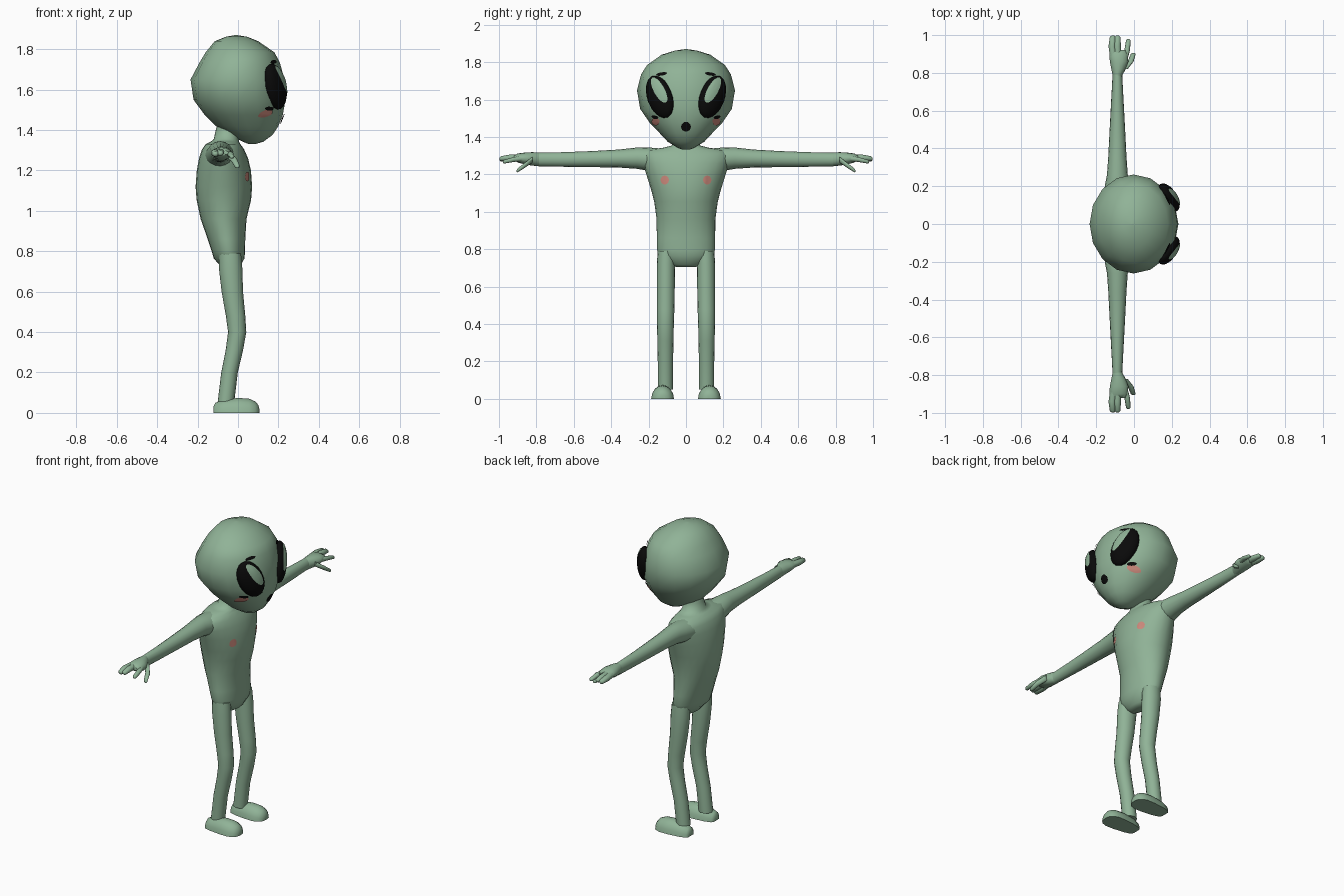
import bpy, bmesh, math
from mathutils import Vector
from mathutils.bvhtree import BVHTree

if "Cube" in bpy.data.objects:
    bpy.data.objects.remove(bpy.data.objects["Cube"])

X, Y, Z = Vector((1, 0, 0)), Vector((0, 1, 0)), Vector((0, 0, 1))


def material(name, rgb):
    m = bpy.data.materials.new(name)
    m.diffuse_color = (*rgb, 1)
    m.use_nodes = True
    m.node_tree.nodes["Principled BSDF"].inputs["Base Color"].default_value = m.diffuse_color
    return m


GREEN = material("sage green skin", (0.28, 0.45, 0.31))
BLACK = material("black", (0.003, 0.003, 0.003))
PINK = material("blush pink", (0.60, 0.25, 0.20))


def finish(name, bm, mat, angle=60):
    me = bpy.data.meshes.new(name)
    bm.to_mesh(me)
    bm.free()
    ob = bpy.data.objects.new(name, me)
    bpy.context.collection.objects.link(ob)
    me.materials.append(mat)
    bpy.ops.object.select_all(action='DESELECT')
    ob.select_set(True)
    bpy.context.view_layer.objects.active = ob
    bpy.ops.object.shade_smooth_by_angle(angle=math.radians(angle))
    return ob


def loft(name, rings, u, v, mat=GREEN, n=16, floor=False, angle=60):
    """Skin elliptical rings (centre, radius along u, radius along v)."""
    bm = bmesh.new()
    loops = []
    for c, ru, rv in rings:
        loop = []
        for i in range(n):
            a = 2 * math.pi * i / n
            p = Vector(c) + u * ru * math.cos(a) + v * rv * math.sin(a)
            if floor:
                p.z = max(p.z, 0)
            loop.append(bm.verts.new(p))
        loops.append(loop)
    for a, b in zip(loops, loops[1:]):
        for i in range(n):
            j = (i + 1) % n
            bm.faces.new((a[i], a[j], b[j], b[i]))
    bm.faces.new(loops[0])
    bm.faces.new(loops[-1])
    if floor:
        bmesh.ops.remove_doubles(bm, verts=bm.verts, dist=1e-5)
    bmesh.ops.recalc_face_normals(bm, faces=bm.faces)
    return finish(name, bm, mat, angle)


def upright(name, rows, n=16):
    """Loft from rows of (z, back x, front x, half width)."""
    return loft(name, [(((b + f) / 2, 0, z), (f - b) / 2, w) for z, b, f, w in rows], X, Y, n=n)


def decal(name, target, cy, cz, ry, rz, tilt, mat, lift=0.004):
    """Thin oval patch wrapped onto the front of a part."""
    tree = BVHTree.FromPolygons([v.co for v in target.data.vertices],
                                [p.vertices for p in target.data.polygons])
    bm = bmesh.new()

    def vert(r, a):
        dy, dz = ry * r * math.cos(a), rz * r * math.sin(a)
        y = cy + dy * math.cos(tilt) - dz * math.sin(tilt)
        z = cz + dy * math.sin(tilt) + dz * math.cos(tilt)
        hit, nor, _, _ = tree.ray_cast(Vector((2, y, z)), -X)
        return bm.verts.new(hit + nor * lift if hit else Vector((0.15, y, z)))

    n, mid = 16, vert(0, 0)
    loops = [[vert(r, 2 * math.pi * i / n) for i in range(n)] for r in (0.35, 0.7, 1)]
    for i in range(n):
        j = (i + 1) % n
        bm.faces.new((mid, loops[0][i], loops[0][j]))
        for a, b in zip(loops, loops[1:]):
            bm.faces.new((a[i], b[i], b[j], a[j]))
    return finish(name, bm, mat)


# Head, torso with neck
head = upright("head", [
    (1.332, .05, .09, .015), (1.342, .025, .125, .045), (1.375, -.04, .17, .098),
    (1.42, -.11, .20, .14), (1.475, -.165, .222, .193), (1.55, -.22, .235, .245),
    (1.65, -.235, .23, .262), (1.735, -.19, .207, .24), (1.785, -.16, .18, .208),
    (1.84, -.115, .10, .13), (1.862, -.06, .045, .06), (1.87, -.015, -.005, .005)])
torso = upright("torso", [
    (.706, -.06, -.01, .055), (.718, -.08, .008, .085), (.765, -.12, .032, .145),
    (.80, -.13, .035, .156), (.86, -.15, .036, .156), (.96, -.185, .042, .157),
    (1.055, -.205, .065, .17), (1.12, -.21, .07, .187), (1.20, -.204, .064, .212),
    (1.26, -.193, .05, .23), (1.305, -.178, .03, .238), (1.33, -.16, .012, .21),
    (1.343, -.135, .005, .12), (1.355, -.12, .005, .075), (1.40, -.11, .01, .062),
    (1.46, -.09, .02, .06)], n=24)

# Mouth
decal("mouth", head, 0, 1.457, .025, .025, 0, BLACK, .007)

for s, side in ((1, "left"), (-1, "right")):
    # Leg
    loft(side + "_leg", [((x, s * y, z), rx, ry) for x, y, z, rx, ry in (
        (-.04, .105, .79, .055, .046), (-.037, .107, .72, .058, .049),
        (-.028, .108, .60, .053, .048), (-.012, .109, .48, .048, .047),
        (-.004, .11, .40, .045, .045), (-.018, .11, .31, .043, .043),
        (-.042, .11, .20, .041, .041), (-.06, .11, .05, .041, .041))], X, Y)

    # Foot
    loft(side + "_foot", [((x, s * .125, 0), w, h) for x, w, h in (
        (-.122, .025, .03), (-.112, .04, .05), (-.07, .052, .066), (0, .06, .074),
        (.055, .061, .07), (.085, .05, .057), (.10, .034, .04), (.106, .015, .02))],
         Y, Z, floor=True)

    # Arm
    loft(side + "_arm", [((-.088, s * y, z), rx, rz) for y, z, rx, rz in (
        (.14, 1.275, .075, .064), (.21, 1.283, .065, .062), (.26, 1.287, .055, .057),
        (.36, 1.285, .048, .048), (.50, 1.282, .041, .043), (.65, 1.28, .033, .039),
        (.80, 1.28, .025, .036), (.82, 1.28, .028, .032))], X, Z)

    # Palm
    loft(side + "_palm", [((x, s * y, z), rx, rz) for x, y, z, rx, rz in (
        (-.088, .785, 1.28, .025, .036), (-.082, .82, 1.283, .038, .036),
        (-.079, .86, 1.285, .049, .032), (-.082, .90, 1.288, .048, .024),
        (-.085, .92, 1.288, .04, .012))], X, Z)

    # Fingers and thumb: start, middle, tip and radius
    for part, pts, r in (
            ("outer_finger", ((-.105, .87, 1.288), (-.115, .94, 1.287), (-.112, .99, 1.282)), .020),
            ("middle_finger", ((-.085, .87, 1.29), (-.088, .94, 1.29), (-.087, .99, 1.285)), .019),
            ("inner_finger", ((-.05, .87, 1.285), (-.036, .92, 1.28), (-.03, .972, 1.268)), .015),
            ("thumb", ((-.05, .82, 1.28), (-.018, .86, 1.25), (-.004, .90, 1.222)), .016)):
        a, b, c = (Vector((x, s * y, z)) for x, y, z in pts)
        tip = c + (c - b).normalized() * .008
        loft(f"{side}_{part}", [(a, r, r), (b, r, r * .9), (c, r * .8, r * .7),
                                (tip, r * .35, r * .3)], X, Z, n=10)

    # Eye: tilted flattened ellipsoid
    yaw, tilt = math.radians(32), math.radians(25)
    out = Vector((math.cos(yaw), s * math.sin(yaw), 0))
    tan = Vector((-math.sin(yaw), s * math.cos(yaw), 0))
    long = Z * math.cos(tilt) + tan * math.sin(tilt)
    short = tan * math.cos(tilt) - Z * math.sin(tilt)
    centre = Vector((.184, s * .14, 1.615))
    rows = [math.radians(d) for d in range(-85, 86, 17)]
    eye = loft(side + "_eye", [(centre + long * .12 * math.sin(t), .044 * math.cos(t),
                                .074 * math.cos(t)) for t in rows], out, short, BLACK, 24)
    # Eye highlight, lashes, cheek and chest spot
    decal(side + "_eye_highlight", eye, s * .143, 1.65, .028, .075, -s * .5, GREEN, .003)
    decal(side + "_upper_lash", head, s * .128, 1.735, .03, .008, -s * .15, BLACK, .006)
    decal(side + "_lower_lash", head, s * .162, 1.508, .018, .009, s * .3, BLACK, .006)
    decal(side + "_cheek", head, s * .16, 1.484, .021, .02, 0, PINK)
    decal(side + "_chest_spot", torso, s * .112, 1.17, .022, .024, 0, PINK)
